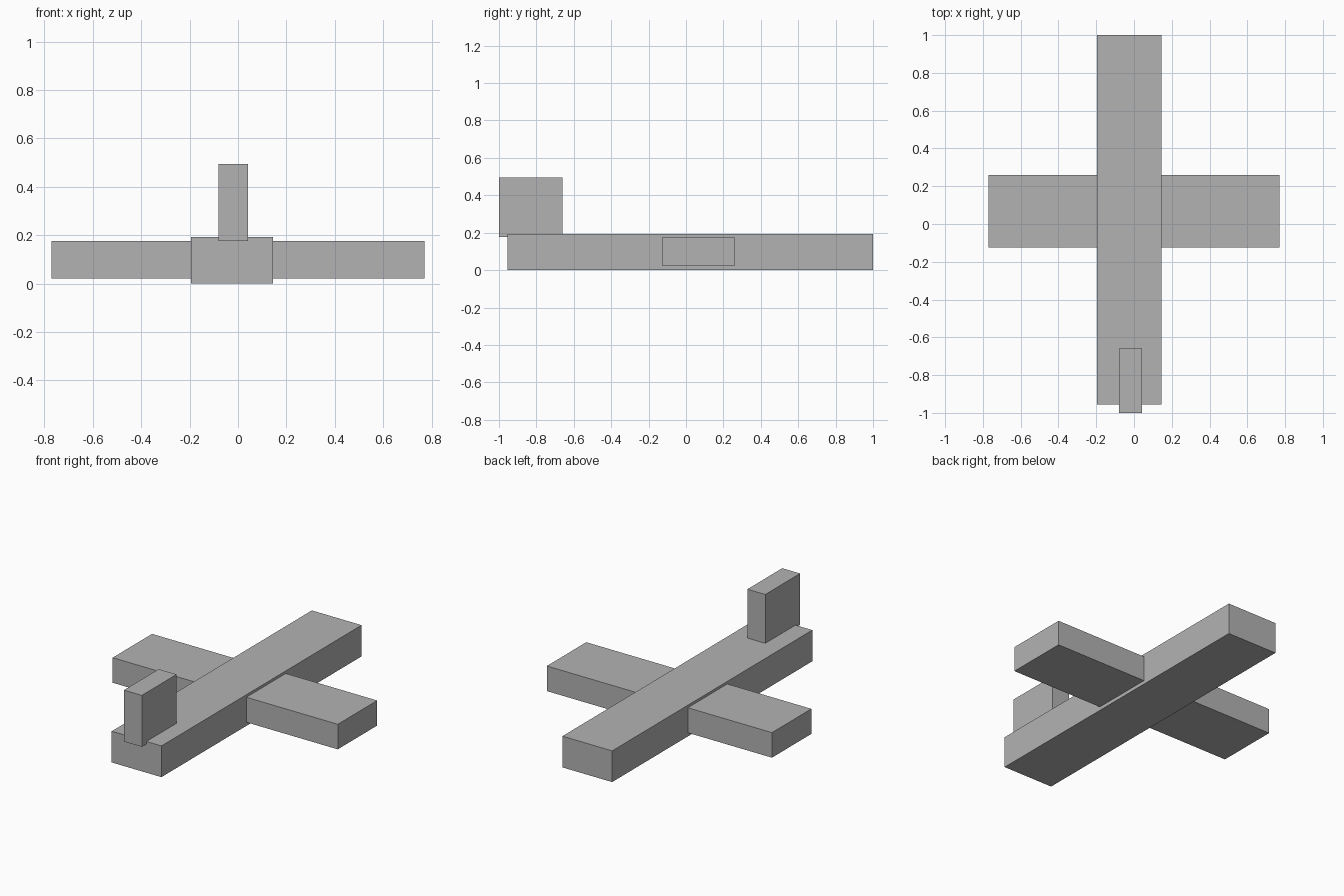
import bpy
from mathutils import Vector

if "Cube" in bpy.data.objects:
    bpy.data.objects.remove(bpy.data.objects["Cube"], do_unlink=True)

# One plain grey for every part
GREY = (0.45, 0.45, 0.45, 1)
grey = bpy.data.materials.new("plain grey")
grey.use_nodes = True
grey.diffuse_color = GREY
for node in grey.node_tree.nodes:
    if node.type == "BSDF_PRINCIPLED":
        node.inputs["Base Color"].default_value = GREY


def box(name, low, high):
    """Flat-faced box between two opposite corners."""
    low, high = Vector(low), Vector(high)
    bpy.ops.mesh.primitive_cube_add(size=1)
    part = bpy.context.object
    part.name = part.data.name = name
    centre, size = (low + high) / 2, high - low
    for v in part.data.vertices:
        v.co = centre + v.co * size
    part.data.materials.append(grey)
    return part


# Long body, slightly off centre
box("fuselage", (-0.195, -0.955, 0), (0.145, 1, 0.193))
# Single wing passing through the body
box("wing", (-0.77, -0.125, 0.022), (0.77, 0.26, 0.177))
# Upright fin overhanging the end of the body
box("tail_fin", (-0.08, -1, 0.177), (0.042, -0.66, 0.495))
